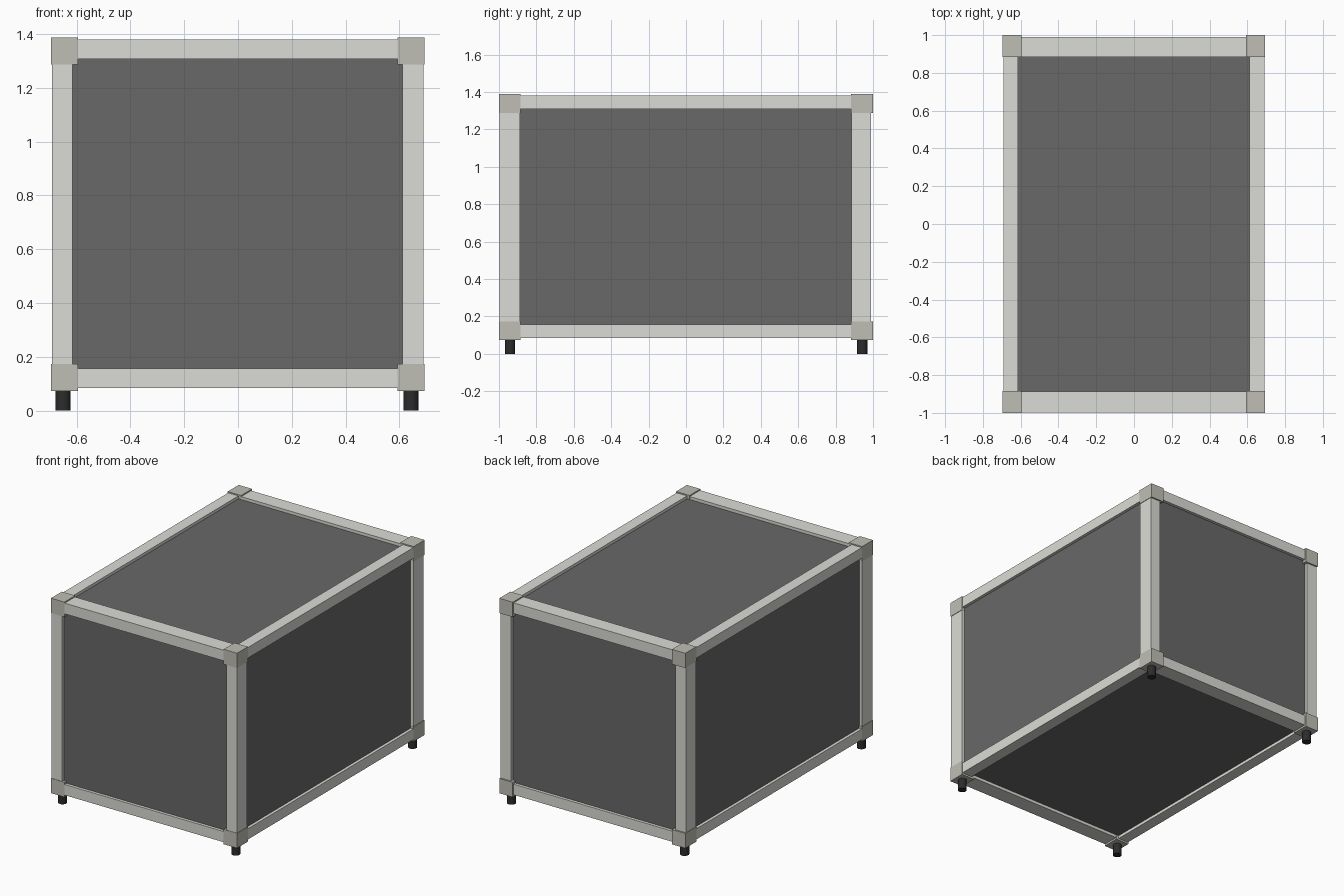
import bpy

if "Cube" in bpy.data.objects:
    bpy.data.objects.remove(bpy.data.objects["Cube"])


def material(name, r, g, b):
    m = bpy.data.materials.new(name)
    m.diffuse_color = (r, g, b, 1)
    m.use_nodes = True
    m.node_tree.nodes["Principled BSDF"].inputs["Base Color"].default_value = m.diffuse_color
    return m


FRAME = material("frame_paint", 0.71, 0.72, 0.67)
CORNER = material("corner_paint", 0.53, 0.52, 0.46)
PANEL = material("panel_paint", 0.14, 0.14, 0.14)
RUBBER = material("foot_rubber", 0.025, 0.025, 0.025)


def box(name, x, y, z, mat):
    """Box from (min, max) ranges on each axis."""
    rng = (x, y, z)
    bpy.ops.mesh.primitive_cube_add(size=1, location=[(a + b) / 2 for a, b in rng])
    ob = bpy.context.object
    ob.name = name
    ob.scale = [b - a for a, b in rng]
    bpy.ops.object.transform_apply(location=False, rotation=False, scale=True)
    ob.data.materials.append(mat)
    return ob


# low / high side ranges of corner blocks and frame bars on each axis
CX = {"left": (-0.695, -0.595), "right": (0.593, 0.693)}
CY = {"front": (-1.0, -0.885), "back": (0.883, 1.0)}
CZ = {"bottom": (0.073, 0.173), "top": (1.288, 1.388)}
BX = {"left": (-0.692, -0.615), "right": (0.612, 0.69)}
BY = {"front": (-0.997, -0.887), "back": (0.884, 0.99)}
BZ = {"bottom": (0.085, 0.157), "top": (1.308, 1.38)}

# corner blocks
for i in CX:
    for j in CY:
        for k in CZ:
            box(f"corner_block_{k}_{j}_{i}", CX[i], CY[j], CZ[k], CORNER)

# frame bars, butted into the corner blocks
for j in BY:
    for k in BZ:
        box(f"cross_bar_{k}_{j}", (-0.6, 0.6), BY[j], BZ[k], FRAME)
for i in BX:
    for k in BZ:
        box(f"side_bar_{k}_{i}", BX[i], (-0.89, 0.89), BZ[k], FRAME)
    for j in BY:
        box(f"post_{j}_{i}", BX[i], BY[j], (0.168, 1.293), FRAME)

# recessed panels on all six sides
D, T = 0.02, 0.02


def inset(bars, side):
    lo, hi = bars[side]
    return (lo + D, lo + D + T) if side in ("left", "front", "bottom") else (hi - D - T, hi - D)


PX, PY, PZ = (-0.63, 0.63), (-0.9, 0.9), (0.14, 1.325)
for i in BX:
    box(f"panel_{i}", inset(BX, i), PY, PZ, PANEL)
for j in BY:
    box(f"panel_{j}", PX, inset(BY, j), PZ, PANEL)
for k in BZ:
    box(f"panel_{k}", PX, PY, inset(BZ, k), PANEL)

# round feet under the corners
for i, x in (("left", -0.65), ("right", 0.643)):
    for j, y in (("front", -0.941), ("back", 0.942)):
        bpy.ops.mesh.primitive_cylinder_add(vertices=32, radius=0.028, depth=0.075,
                                            location=(x, y, 0.0375))
        ob = bpy.context.object
        ob.name = f"foot_{j}_{i}"
        ob.data.materials.append(RUBBER)
        bpy.ops.object.shade_smooth_by_angle()
